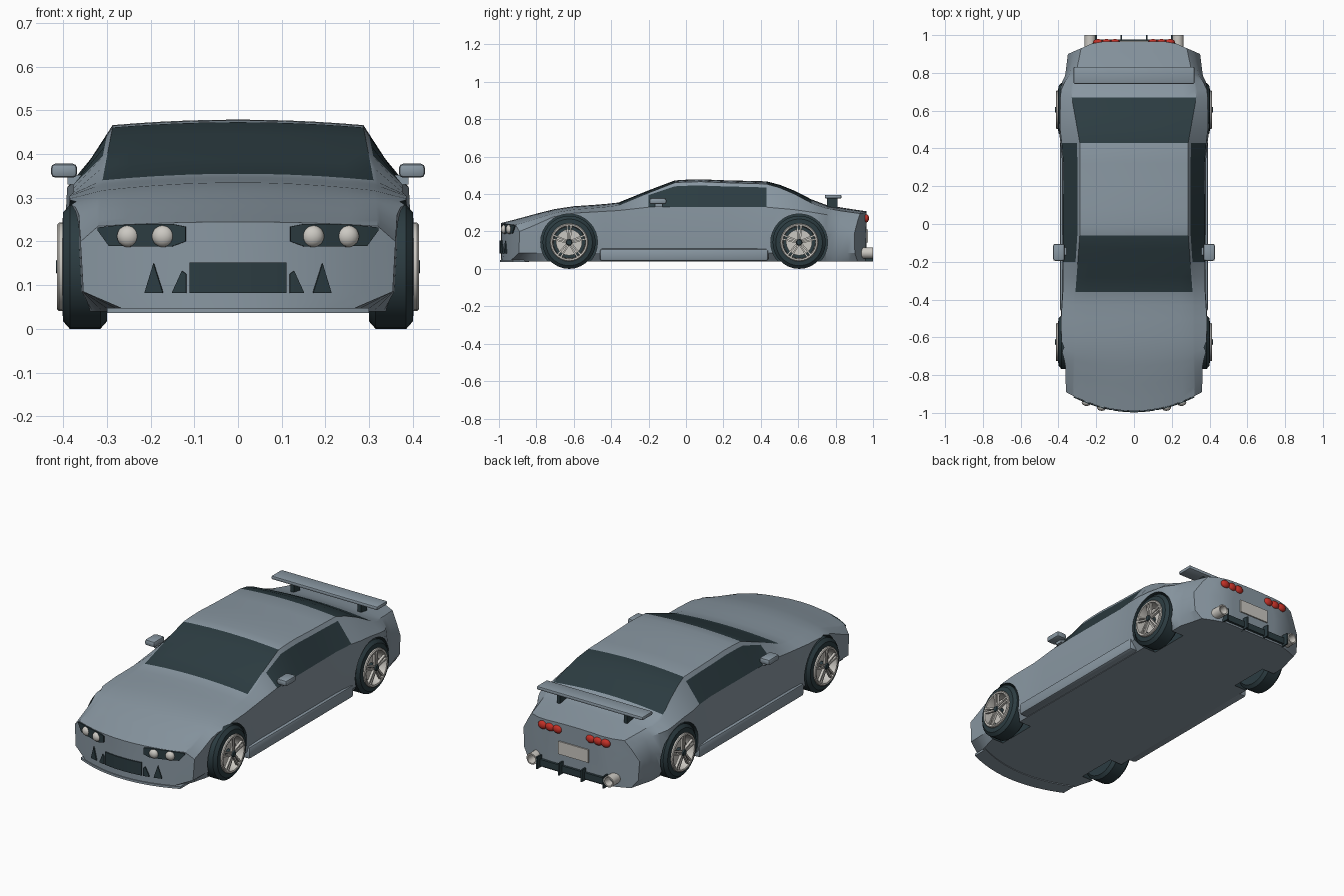
import bpy, bmesh, math
from mathutils import Matrix, Vector

if "Cube" in bpy.data.objects:
    bpy.data.objects.remove(bpy.data.objects["Cube"])


def material(name, rgb):
    m = bpy.data.materials.new(name)
    m.diffuse_color = (*rgb, 1)
    m.use_nodes = True
    m.node_tree.nodes["Principled BSDF"].inputs["Base Color"].default_value = m.diffuse_color
    return m


PAINT = material("blue grey paint", (0.25, 0.31, 0.36))
DARK = material("dark glass and rubber", (0.025, 0.045, 0.053))
SILVER = material("silver", (0.60, 0.58, 0.54))
RED = material("red lamp", (0.55, 0.03, 0.02))


def finish(name, bm, mats, smooth=30):
    bmesh.ops.recalc_face_normals(bm, faces=bm.faces)
    me = bpy.data.meshes.new(name)
    bm.to_mesh(me)
    bm.free()
    for m in mats:
        me.materials.append(m)
    ob = bpy.data.objects.new(name, me)
    bpy.context.collection.objects.link(ob)
    if smooth:
        shade(ob, smooth)
    return ob


def shade(ob, angle):
    bpy.ops.object.select_all(action='DESELECT')
    ob.select_set(True)
    bpy.context.view_layer.objects.active = ob
    bpy.ops.object.shade_smooth_by_angle(angle=math.radians(angle))


def box(name, lo, hi, mat, bevel=0.0):
    bm = bmesh.new()
    lo, hi = Vector(lo), Vector(hi)
    size = hi - lo
    size = Vector([abs(c) for c in size])
    bmesh.ops.create_cube(bm, size=1, matrix=Matrix.Translation((lo + hi) / 2) @ Matrix.Diagonal((*size, 1)))
    if bevel:
        bmesh.ops.bevel(bm, geom=bm.edges[:], offset=bevel, segments=2, affect='EDGES', profile=0.5)
    return finish(name, bm, [mat], 40 if bevel else 0)


def ball(name, centre, scale, mat):
    bm = bmesh.new()
    bmesh.ops.create_uvsphere(bm, u_segments=16, v_segments=10, radius=1,
                              matrix=Matrix.Translation(centre) @ Matrix.Diagonal((*scale, 1)))
    return finish(name, bm, [mat], 60)


def lathe(name, profile, centre, mat, axis='X', flip=1, segs=28):
    """Closed (radius, offset) profile spun around an axis."""
    bm = bmesh.new()
    rings = []
    for k in range(segs):
        a = 2 * math.pi * k / segs
        ring = []
        for r, d in profile:
            c, s = r * math.cos(a), r * math.sin(a)
            p = (d * flip, c, s) if axis == 'X' else (c, d, s)
            ring.append(bm.verts.new(Vector(centre) + Vector(p)))
        rings.append(ring)
    n = len(profile)
    for k in range(segs):
        a, b = rings[k], rings[(k + 1) % segs]
        for j in range(n):
            bm.faces.new((a[j], a[(j + 1) % n], b[(j + 1) % n], b[j]))
    bmesh.ops.remove_doubles(bm, verts=bm.verts, dist=1e-5)
    return finish(name, bm, [mat], 35)


def lerp(table, y):
    if y <= table[0][0]:
        return table[0][1]
    for (a, p), (b, q) in zip(table, table[1:]):
        if y <= b:
            return p + (q - p) * (y - a) / (b - a)
    return table[-1][1]


# Body outline curves along the length
WIDTH = [(-.99, .36), (-.78, .365), (-.70, .385), (-.5, .388), (-.36, .38), (.35, .38), (.5, .398), (.7, .398), (.8, .365), (.965, .35)]
ROOF = [(-.99, .245), (-.9, .268), (-.8, .295), (-.7, .32), (-.6, .335), (-.45, .345), (-.36, .355), (-.2, .42), (-.06, .473),
        (.05, .48), (.2, .474), (.43, .468), (.5, .45), (.58, .418), (.67, .372), (.75, .342), (.85, .325), (.965, .308)]
CROWN = [(-.99, .01), (-.6, .018), (-.36, .015), (-.06, .012), (.43, .014), (.67, .02), (.965, .012)]
EDGE = [(-.99, .32), (-.6, .31), (-.36, .31), (-.06, .287), (.43, .287), (.67, .33), (.8, .31), (.965, .28)]
SHOULDER = [(-.99, .20), (-.9, .228), (-.75, .278), (-.6, .298), (-.36, .312), (-.2, .33), (.43, .33), (.6, .315), (.965, .255)]
FLOOR_W = [(-.99, .25), (-.9, .31), (-.75, .345), (.8, .345), (.965, .31)]


def nose_y(x):
    return -.99 + .1 * (x / .36) ** 2


def shift(s, x):
    """Curves the nose and tapers the tail corners."""
    front = max(0, min(1, (-.6 - s) / .39)) * .1 * (x / .36) ** 2
    rear = max(0, min(1, (s - .75) / .215)) * .065 * max(0, abs(x) - .2) / .15
    return s + front - rear


def section(s):
    w, z5, x5, zs = lerp(WIDTH, s), lerp(ROOF, s) - lerp(CROWN, s), lerp(EDGE, s), lerp(SHOULDER, s)
    x3 = w - lerp([(-.9, 0), (-.36, .003), (.7, .008), (.965, .04)], s)
    rows = [(lerp(FLOOR_W, s), .04), (w - .006, .085), (w, .19), (x3, zs)]
    return rows + [(x3 + (x5 - x3) * .85, zs + (z5 - zs) * .85), (x5, z5)]


# Body shell
stations = [-.99, -.965, -.93, -.9, -.85, -.8, -.75, -.7, -.6, -.5, -.43, -.36, -.28, -.2, -.13, -.06, 0, .08,
            .2, .32, .43, .5, .58, .67, .71, .75, .8, .85, .91, .95, .965]
bm = bmesh.new()
cache, N, J, K = {}, 10, 5, len(stations) - 1


def vert(k, j, i):
    if (k, j, i) not in cache:
        s = stations[k]
        w, z = section(s)[j]
        u = 2 * i / N - 1
        if j == J:
            z += lerp(CROWN, s) * (1 - u * u)
        cache[k, j, i] = bm.verts.new((w * u, shift(s, w * u), z))
    return cache[k, j, i]


def quad(ids, mat=0):
    bm.faces.new([vert(*t) for t in ids]).material_index = mat


for k in range(K):
    mid = (stations[k] + stations[k + 1]) / 2
    glass_top = -.36 < mid < -.06 or .43 < mid < .67
    for i in range(N):
        quad([(k, J, i), (k + 1, J, i), (k + 1, J, i + 1), (k, J, i + 1)], int(glass_top))
        quad([(k, 0, i), (k + 1, 0, i), (k + 1, 0, i + 1), (k, 0, i + 1)])
    for j in range(J):
        for i in (0, N):
            quad([(k, j, i), (k + 1, j, i), (k + 1, j + 1, i), (k, j + 1, i)], int(j == 3 and -.2 < mid < .43))
for k in (0, K):
    for j in range(J):
        for i in range(N):
            quad([(k, j, i), (k, j, i + 1), (k, j + 1, i + 1), (k, j + 1, i)])
body = finish("body", bm, [PAINT, DARK], 0)

# Wheel arches cut from the body
AXLES = {"front": -.625, "rear": .605}
for y in AXLES.values():
    for sx in (1, -1):
        bm = bmesh.new()
        bmesh.ops.create_cone(bm, cap_ends=True, segments=32, radius1=.152, radius2=.152, depth=.25,
                              matrix=Matrix.Translation((sx * .395, y, .142)) @ Matrix.Rotation(math.pi / 2, 4, 'Y'))
        for f in bm.faces:
            f.material_index = 1
        cutter = finish("arch_cutter", bm, [PAINT, DARK], 0)
        cutter.hide_render = True
        mod = body.modifiers.new("arch", 'BOOLEAN')
        mod.operation, mod.solver, mod.object = 'DIFFERENCE', 'EXACT', cutter
        bpy.context.view_layer.objects.active = body
        bpy.ops.object.modifier_apply(modifier=mod.name)
        bpy.data.objects.remove(cutter)
shade(body, 28)

# Wheels
for end, y in AXLES.items():
    for sx, side in ((1, "right"), (-1, "left")):
        tag, c = f"{end}_{side}", (0, y, .142)
        lathe(f"tyre_{tag}", [(.095, .30), (.125, .30), (.142, .315), (.142, .385), (.125, .40), (.10, .402), (.095, .39)], c, DARK, flip=sx)
        lathe(f"rim_{tag}", [(.102, .39), (.101, .41), (.097, .414), (.089, .412), (.085, .37), (.09, .32), (.097, .32)], c, SILVER, flip=sx)
        lathe(f"brake_disc_{tag}", [(0, .375), (.07, .375), (.07, .36), (0, .36)], c, SILVER, flip=sx)
        lathe(f"wheel_back_{tag}", [(0, .35), (.096, .35), (.096, .30), (0, .30)], c, DARK, flip=sx)
        lathe(f"hub_{tag}", [(0, .417), (.014, .417), (.018, .41), (.018, .37), (0, .37)], c, DARK, flip=sx, segs=12)
        bm = bmesh.new()
        for n in range(5):
            for d in (-.008, .008):
                turn = Matrix.Rotation(math.radians(72 * n + 90), 4, 'X')
                place = Matrix.Translation((sx * .404, y, .142)) @ turn @ Matrix.Translation((0, .052, d))
                bmesh.ops.create_cube(bm, size=1, matrix=place @ Matrix.Rotation(d * 8, 4, 'X') @ Matrix.Diagonal((.014, .08, .009, 1)))
        finish(f"spokes_{tag}", bm, [SILVER], 0)


# Dark panels that follow the curved nose
def nose_panel(name, points, mat):
    """points: (x, low z, high z) from one side to the other."""
    bm = bmesh.new()
    cols = [[bm.verts.new((x, nose_y(x) - .004, z)) for z in (lo, hi)] for x, lo, hi in points]
    for a, b in zip(cols, cols[1:]):
        bm.faces.new((a[0], b[0], b[1], a[1]))
    bmesh.ops.remove_doubles(bm, verts=bm.verts, dist=1e-5)
    ob = finish(name, bm, [mat], 0)
    mod = ob.modifiers.new("thickness", 'SOLIDIFY')
    mod.thickness, mod.offset = .006, 0


nose_panel("grille", [(x / 100, .082, .152) for x in range(-11, 12, 2)], DARK)
for sx, side in ((1, "right"), (-1, "left")):
    nose_panel(f"headlight_recess_{side}",
               [(sx * x, lo, hi) for x, lo, hi in ((.12, .20, .234), (.15, .189, .24), (.20, .189, .24), (.25, .189, .239), (.295, .19, .235), (.32, .225, .232))], DARK)
    nose_panel(f"inner_vent_{side}", [(sx * x, .082, z) for x, z in ((.118, .125), (.128, .133), (.150, .085))], DARK)
    nose_panel(f"outer_vent_{side}", [(sx * x, .082, z) for x, z in ((.172, .084), (.193, .15), (.213, .084))], DARK)
    for n, x in enumerate((.171, .251)):
        ball(f"headlamp_{side}_{n}", (sx * x, nose_y(x) - .002, .212), (.026, .02, .025), SILVER)

    # Tail lamps and exhausts
    for n, x in enumerate((.10, .145, .19)):
        ball(f"tail_lamp_{side}_{n}", (sx * x, .963, .27), (.027, .016, .022), RED)
    lathe(f"exhaust_{side}", [(.03, .92), (.03, 1.0), (.023, 1.0), (.02, .95), (0, .95), (0, .92)],
          (sx * .232, 0, .085), SILVER, axis='Y', segs=16)

    # Side skirts, mirrors, wing posts
    box(f"side_skirt_{side}", (sx * .33, -.46, .042), (sx * .392, .44, .108), PAINT, .012)
    box(f"mirror_{side}", (sx * .368, -.195, .346), (sx * .428, -.105, .378), PAINT, .01)
    box(f"mirror_stalk_{side}", (sx * .355, -.165, .33), (sx * .39, -.125, .352), PAINT)
    box(f"wing_post_{side}", (sx * .192, .755, .32), (sx * .212, .81, .38), DARK)

# Rear wing, plate and diffuser
box("rear_wing", (-.32, .742, .376), (.32, .832, .396), PAINT, .007)
box("number_plate", (-.09, .96, .14), (.09, .972, .21), SILVER)
box("diffuser", (-.2, .93, .05), (.2, .978, .085), DARK)
for n, x in enumerate((-.2, -.068, .068, .2)):
    box(f"diffuser_fin_{n}", (x - .004, .94, .04), (x + .004, 1.0, .105), DARK)

# Front lip
bm = bmesh.new()
grid = [[bm.verts.new((x / 100, nose_y(x / 100) + dy, z)) for dy, z in ((-.005, .036), (-.005, .048), (.08, .048), (.08, .036))]
        for x in range(-30, 31, 5)]
for a, b in zip(grid, grid[1:]):
    for j in range(4):
        bm.faces.new((a[j], b[j], b[(j + 1) % 4], a[(j + 1) % 4]))
bm.faces.new(grid[0])
bm.faces.new(grid[-1])
finish("front_lip", bm, [PAINT], 30)
